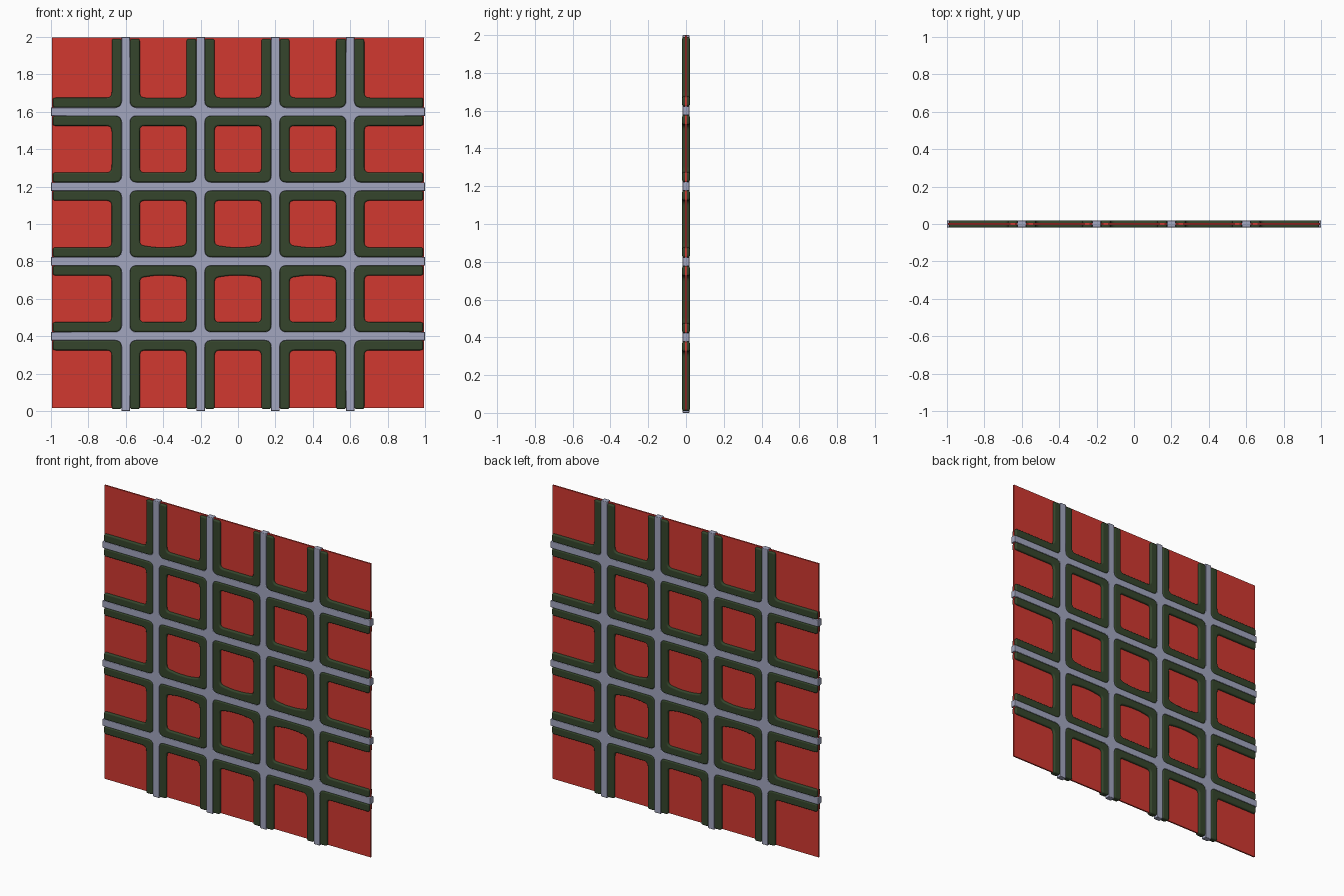
import bpy
import math
from mathutils import Vector, Matrix

if "Cube" in bpy.data.objects:
    bpy.data.objects.remove(bpy.data.objects["Cube"])

BARS = (-0.6, -0.2, 0.2, 0.6)   # bar centres, measured from the panel centre
H, W = 0.023, 0.075             # half width of a bar, half width of bar plus edging


def material(name, rgb):
    m = bpy.data.materials.new(name)
    m.diffuse_color = (*rgb, 1)
    m.use_nodes = True
    m.node_tree.nodes["Principled BSDF"].inputs["Base Color"].default_value = m.diffuse_color
    return m


def fillet(points, n=5):
    """Round each corner of a closed polygon; points are (x, z, radius)."""
    out = []
    for i, (x, z, r) in enumerate(points):
        p = Vector((x, z))
        a = Vector(points[i - 1][:2]) - p
        b = Vector(points[(i + 1) % len(points)][:2]) - p
        if r == 0:
            out.append(p)
            continue
        a, b = p + a.normalized() * r, p + b.normalized() * r
        for k in range(n + 1):
            t = k / n
            out.append(a * (1 - t) ** 2 + p * 2 * t * (1 - t) + b * t * t)
    return out


def quarter_turns(points):
    for k in range(4):
        rot = Matrix.Rotation(k * math.pi / 2, 2)
        yield [(*(rot @ Vector(p[:2])), p[2]) for p in points]


def plate(name, loops, half_depth, bevel, mat):
    """Upright plate filled between closed outlines, with rounded edges."""
    cu = bpy.data.curves.new(name, 'CURVE')
    cu.dimensions = '2D'
    cu.fill_mode = 'BOTH'
    cu.extrude = half_depth - bevel
    cu.bevel_depth = bevel
    cu.bevel_resolution = 2
    cu.offset = -bevel
    for loop in loops:
        pts = fillet(loop)
        s = cu.splines.new('POLY')
        s.points.add(len(pts) - 1)
        for sp, p in zip(s.points, pts):
            sp.co = (p.x, p.y, 0, 1)
        s.use_cyclic_u = True
    ob = bpy.data.objects.new(name, cu)
    bpy.context.collection.objects.link(ob)
    ob.rotation_euler.x = math.pi / 2
    ob.location.z = 1
    bpy.ops.object.select_all(action='DESELECT')
    ob.select_set(True)
    bpy.context.view_layer.objects.active = ob
    bpy.ops.object.convert(target='MESH')
    ob = bpy.context.object
    ob.data.materials.clear()
    ob.data.materials.append(mat)
    bpy.ops.object.shade_smooth_by_angle(angle=math.radians(40))
    return ob


def rectangle(x0, x1, z0, z1, r):
    return [(x0, z0, r), (x1, z0, r), (x1, z1, r), (x0, z1, r)]


red = material("red_pane", (0.64, 0.04, 0.03))
green = material("dark_green", (0.035, 0.06, 0.025))
lilac = material("pale_metal", (0.36, 0.38, 0.52))

# Thin pane behind the whole grid
bpy.ops.mesh.primitive_cube_add(size=1, location=(0, 0, 1.007))
pane = bpy.context.object
pane.name = "pane"
pane.scale = (1.988, 0.01, 1.982)
pane.data.materials.append(red)

# Metal lattice: comb-shaped outline with nine rounded openings
R = 0.035
side = []
for c in reversed(BARS):
    side += [(c + H, 0.6 + H, R), (c + H, 1, 0.004), (c - H, 1, 0.004), (c - H, 0.6 + H, R)]
outline = [p for s in quarter_turns(side[:-1]) for p in s]
holes = [rectangle(x + H, x + 0.4 - H, z + H, z + 0.4 - H, R)
         for x in BARS[:3] for z in BARS[:3]]
plate("lattice_bars", [outline] + holes, 0.0185, 0.004, lilac)

# Edging in the nine closed cells; edges along the bar at -0.2 are slightly bowed
loops = []
for x in BARS[:3]:
    for z in BARS[:3]:
        loops.append(rectangle(x + H, x + 0.4 - H, z + H, z + 0.4 - H, R))
        x0, x1, z0, z1 = x + W, x + 0.4 - W, z + W, z + 0.4 - W
        lo = 0.012 if z == -0.2 else 0
        hi = 0.012 if z == -0.6 else 0
        q = 0.025
        inner = [(x0, z0 + lo, q)]
        if lo:
            inner += [(x0 + 0.085, z0, 0.02), (x1 - 0.085, z0, 0.02)]
        inner += [(x1, z0 + lo, q), (x1, z1 - hi, q)]
        if hi:
            inner += [(x1 - 0.085, z1, 0.02), (x0 + 0.085, z1, 0.02)]
        inner += [(x0, z1 - hi, q)]
        loops.append(inner)
plate("inner_edging", loops, 0.02, 0.008, green)

# Edging in the open cells: U shapes along the sides, L shapes in the corners
E, e, q = 0.99, 0.014, 0.03
loops = []
for c in BARS[:3]:
    d = c + 0.4
    loops += quarter_turns([
        (c + H, E, e), (c + H, 0.6 + H, R), (d - H, 0.6 + H, R), (d - H, E, e),
        (d - W, E, e), (d - W, 0.6 + W, q), (c + W, 0.6 + W, q), (c + W, E, e)])
a, b = 0.6 + H, 0.6 + W
loops += quarter_turns([(a, E, e), (a, a, R), (E, a, e), (E, b, e), (b, b, q), (b, E, e)])
plate("outer_edging", loops, 0.02, 0.008, green)
